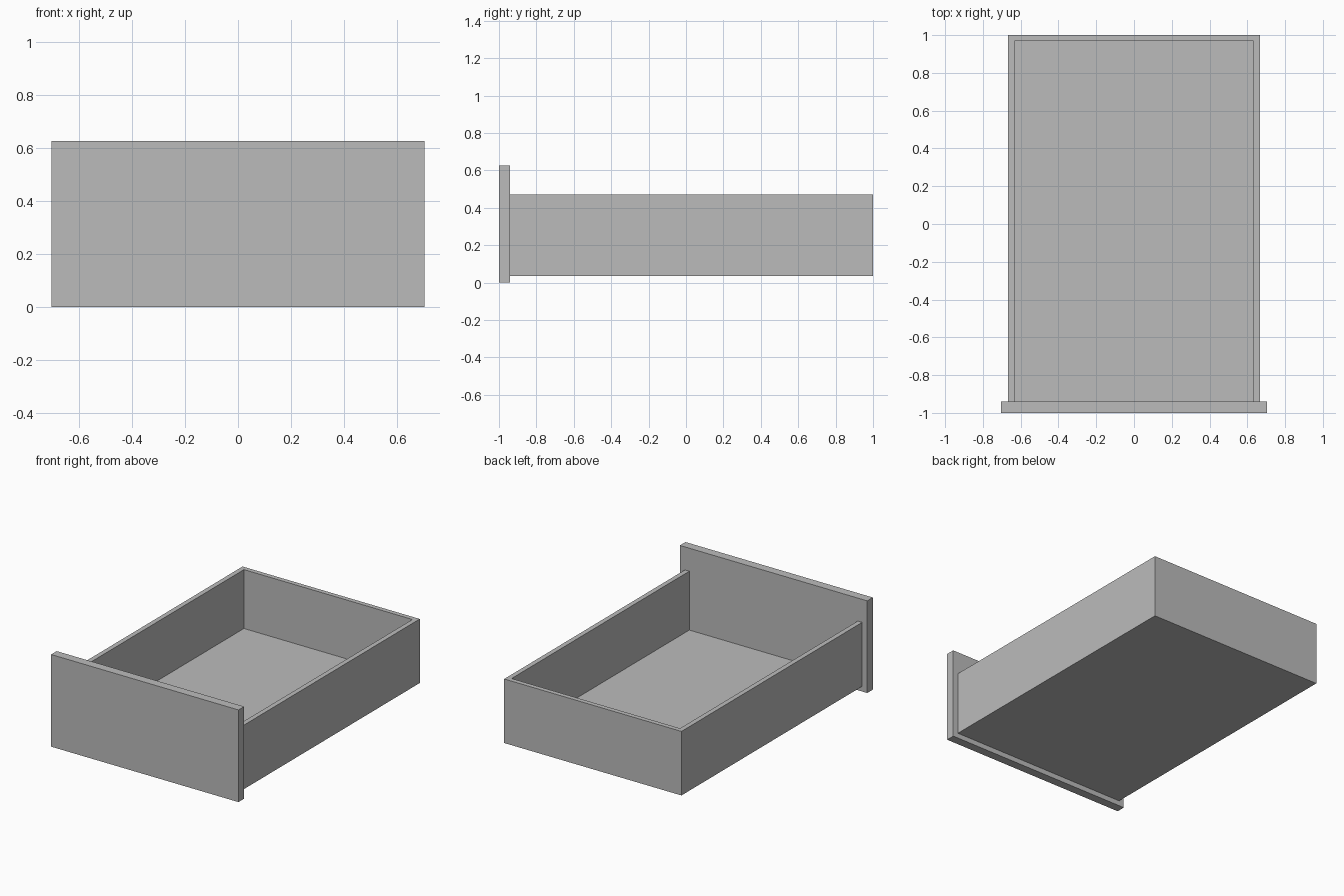
import bpy
import bmesh

if "Cube" in bpy.data.objects:
    bpy.data.objects.remove(bpy.data.objects["Cube"])

grey = bpy.data.materials.new("plain grey")
grey.diffuse_color = (0.5, 0.5, 0.5, 1)
grey.use_nodes = True
grey.node_tree.nodes["Principled BSDF"].inputs["Base Color"].default_value = grey.diffuse_color


def add_object(name, bm):
    bmesh.ops.recalc_face_normals(bm, faces=bm.faces)
    mesh = bpy.data.meshes.new(name)
    bm.to_mesh(mesh)
    bm.free()
    mesh.materials.append(grey)
    obj = bpy.data.objects.new(name, mesh)
    bpy.context.collection.objects.link(obj)


W, INNER_W = 0.666, 0.633           # outer and inner half widths
FRONT, BACK, INNER_BACK = -0.94, 1.0, 0.968
BOTTOM, FLOOR, TOP = 0.035, 0.07, 0.47

# Drawer tray: one shell with a floor, two sides and a back, open at the front
bm = bmesh.new()


def ring(w, back, z):
    return [bm.verts.new((x, y, z)) for x, y in
            ((-w, FRONT), (-w, back), (w, back), (w, FRONT))]


base = ring(W, BACK, BOTTOM)
outer = ring(W, BACK, TOP)
inner = ring(INNER_W, INNER_BACK, TOP)
floor = ring(INNER_W, INNER_BACK, FLOOR)
bm.faces.new(base)
bm.faces.new(floor)
for lower, upper in ((base, outer), (outer, inner), (inner, floor)):
    for i in range(3):
        bm.faces.new((lower[i], lower[i + 1], upper[i + 1], upper[i]))
# U-shaped front end of the tray
bm.faces.new((base[0], base[3], outer[3], inner[3],
              floor[3], floor[0], inner[0], outer[0]))
add_object("drawer_tray", bm)

# Front panel, wider and taller than the tray
bm = bmesh.new()
bmesh.ops.create_cube(bm, size=1)
bmesh.ops.scale(bm, vec=(1.408, 0.06, 0.626), verts=bm.verts)
bmesh.ops.translate(bm, vec=(0, -0.97, 0.313), verts=bm.verts)
add_object("front_panel", bm)
